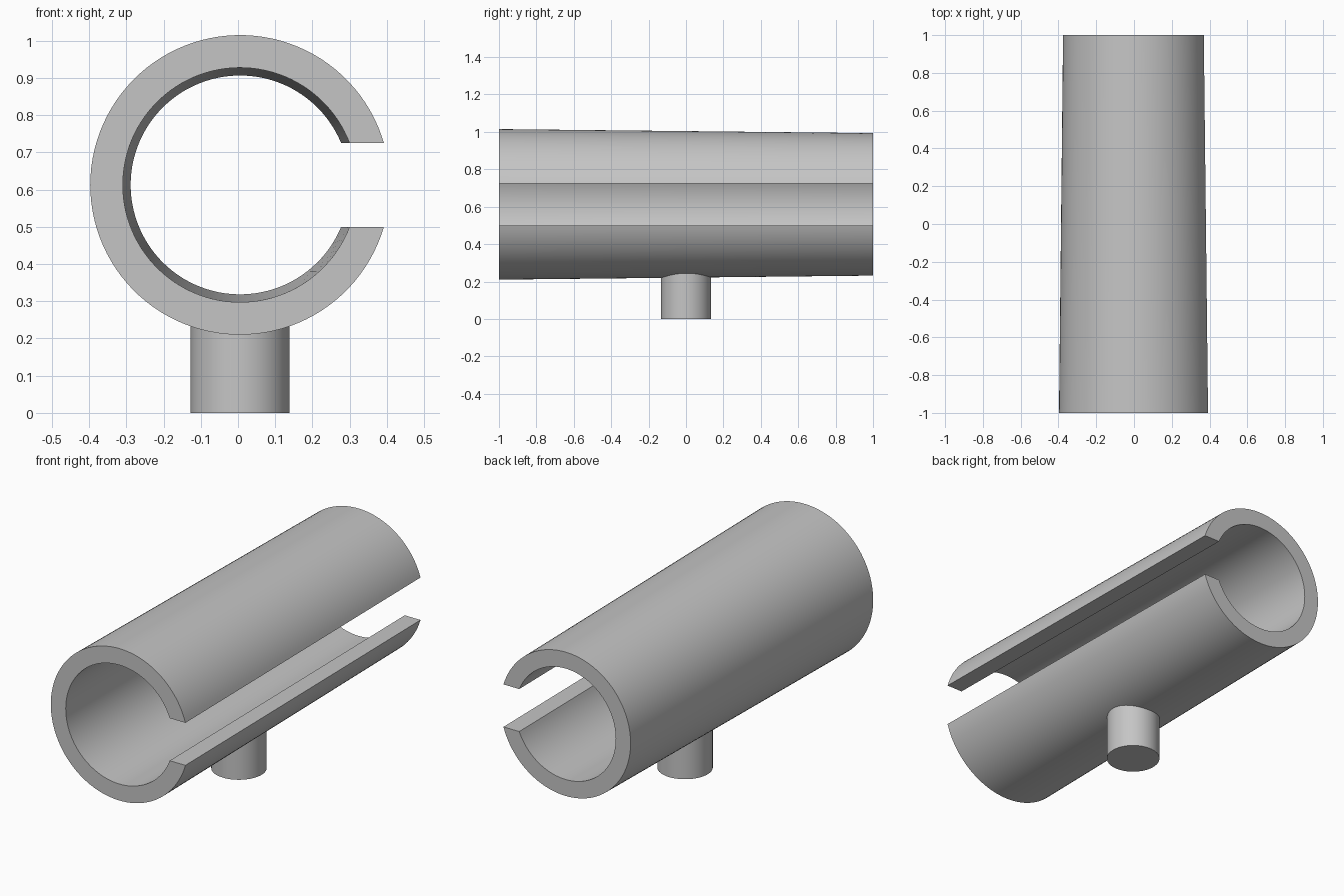
import bpy, bmesh
from math import asin, pi, cos, sin

if "Cube" in bpy.data.objects:
    bpy.data.objects.remove(bpy.data.objects["Cube"])

CX, CZ = 0.0055, 0.6125   # tube axis
SLOT = 0.1125             # half height of the slot
STEPS = 96

grey = bpy.data.materials.new("light_grey")
grey.use_nodes = True
colour = (0.56, 0.56, 0.56, 1)
grey.diffuse_color = colour
grey.node_tree.nodes["Principled BSDF"].inputs["Base Color"].default_value = colour


def finish(name, bm):
    bmesh.ops.recalc_face_normals(bm, faces=bm.faces[:])
    mesh = bpy.data.meshes.new(name)
    bm.to_mesh(mesh)
    bm.free()
    mesh.materials.append(grey)
    obj = bpy.data.objects.new(name, mesh)
    bpy.context.collection.objects.link(obj)
    bpy.ops.object.select_all(action='DESELECT')
    obj.select_set(True)
    bpy.context.view_layer.objects.active = obj
    bpy.ops.object.shade_smooth_by_angle(angle=pi / 6)
    return obj


def arc(bm, radius, y):
    """Open arc around the tube axis, ending level with the slot edges."""
    start = asin(SLOT / radius)
    sweep = 2 * pi - 2 * start
    angles = [start + sweep * i / STEPS for i in range(STEPS + 1)]
    return [bm.verts.new((CX + radius * cos(a), y, CZ + radius * sin(a))) for a in angles]


# Slotted, slightly tapered tube
bm = bmesh.new()
loops = [arc(bm, 0.4025, -1), arc(bm, 0.381, 1), arc(bm, 0.294, 1), arc(bm, 0.315, -1)]
for a, b in zip(loops, loops[1:] + loops[:1]):
    for i in range(STEPS):
        bm.faces.new((a[i], a[i + 1], b[i + 1], b[i]))
for end in (0, -1):       # flat slot edges
    bm.faces.new([loop[end] for loop in loops])
finish("slotted_tube", bm)

# Round mounting post, its top buried in the tube wall
bm = bmesh.new()
bmesh.ops.create_cone(bm, cap_ends=True, segments=64, radius1=0.133, radius2=0.133, depth=0.265)
bmesh.ops.translate(bm, verts=bm.verts[:], vec=(CX, 0, 0.1325))
finish("mounting_post", bm)
